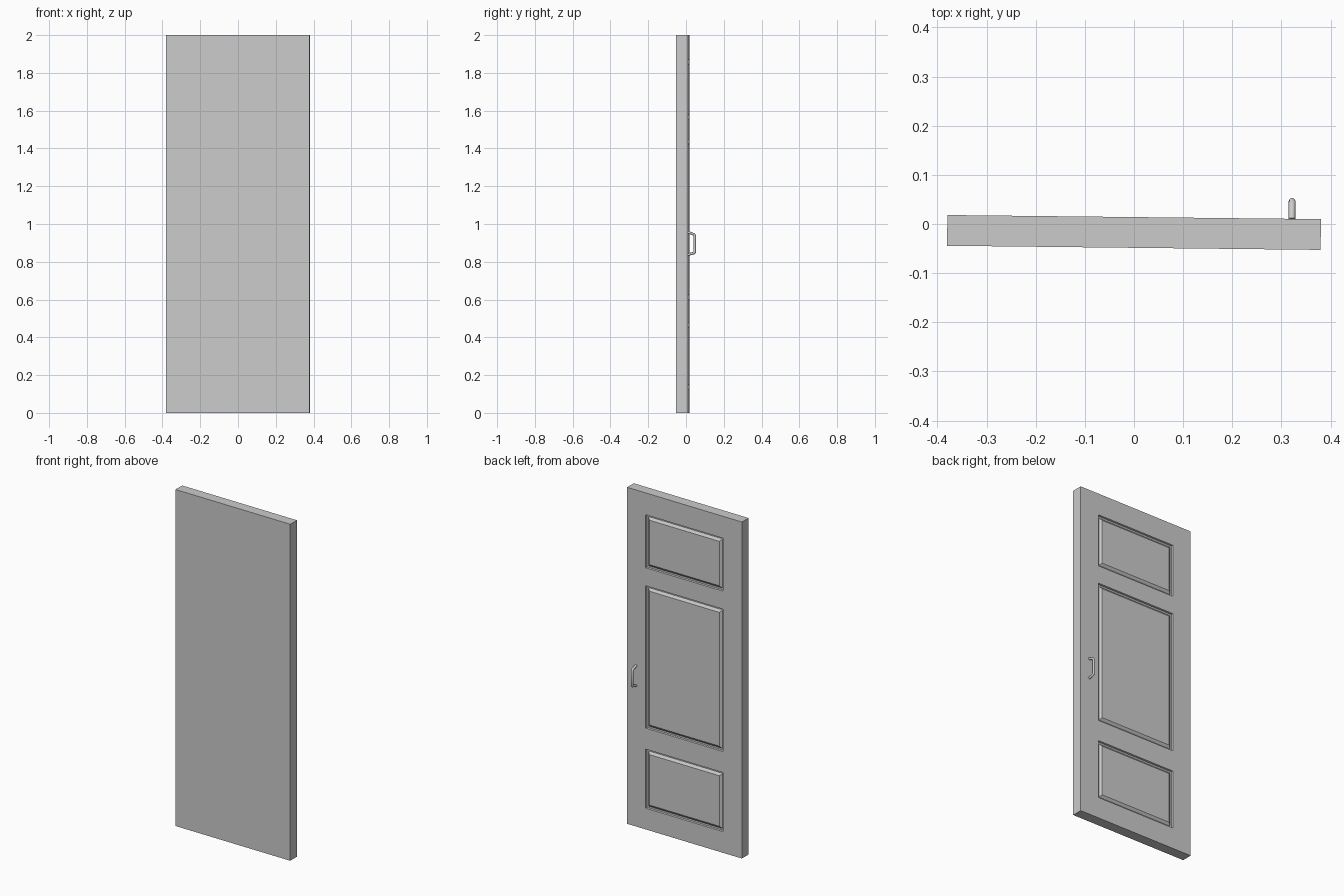
import bpy, bmesh
from mathutils import Matrix, Vector

if "Cube" in bpy.data.objects:
    bpy.data.objects.remove(bpy.data.objects["Cube"])

WIDTH, DEPTH, HEIGHT = 0.76, 0.0625, 2.0
PANEL_X = 0.257
PANELS = [(0.126, 0.477), (0.602, 1.448), (1.555, 1.87)]

# whole door is turned very slightly about z
SWING = Matrix.Translation((0, -0.0172, 0)) @ Matrix.Rotation(-0.011, 4, 'Z')

# door leaf: slab cut into stiles and rails
bm = bmesh.new()
bmesh.ops.create_cube(bm, size=1)
bmesh.ops.scale(bm, vec=(WIDTH, DEPTH, HEIGHT), verts=bm.verts)
bmesh.ops.translate(bm, vec=(0, 0, HEIGHT / 2), verts=bm.verts)


def cut(point, normal):
    bmesh.ops.bisect_plane(bm, geom=bm.verts[:] + bm.edges[:] + bm.faces[:],
                           plane_co=point, plane_no=normal)


for x in (-PANEL_X, PANEL_X):
    cut((x, 0, 0), (1, 0, 0))
for pair in PANELS:
    for z in pair:
        cut((0, 0, z), (0, 0, 1))

# raised panels: wall down, groove floor, slope back up to the field
bm.normal_update()
fields = []
for f in bm.faces:
    c = f.calc_center_median()
    if f.normal.y > 0.9 and abs(c.x) < 0.1 and any(a < c.z < b for a, b in PANELS):
        fields.append(f)
for thickness, depth in [(0.002, -0.011), (0.014, 0.0), (0.02, 0.011)]:
    bmesh.ops.inset_individual(bm, faces=fields, thickness=thickness, depth=depth)
    bm.normal_update()
bm.transform(SWING)
mesh = bpy.data.meshes.new("door_leaf")
bm.to_mesh(mesh)
bm.free()
door = bpy.data.objects.new("door_leaf", mesh)
bpy.context.collection.objects.link(door)

# pull handle: round bar bent into a bracket
curve = bpy.data.curves.new("pull_handle", 'CURVE')
curve.dimensions = '3D'
curve.bevel_depth = 0.007
curve.bevel_resolution = 2
curve.use_fill_caps = True
path = [(0.028, 0.838), (0.060, 0.846), (0.064, 0.851),
        (0.064, 0.939), (0.060, 0.945), (0.028, 0.957)]
spline = curve.splines.new('POLY')
spline.points.add(len(path) - 1)
for p, (y, z) in zip(spline.points, path):
    p.co = (*(SWING @ Vector((0.321, y + 0.003, z))), 1)
handle = bpy.data.objects.new("pull_handle", curve)
bpy.context.collection.objects.link(handle)
